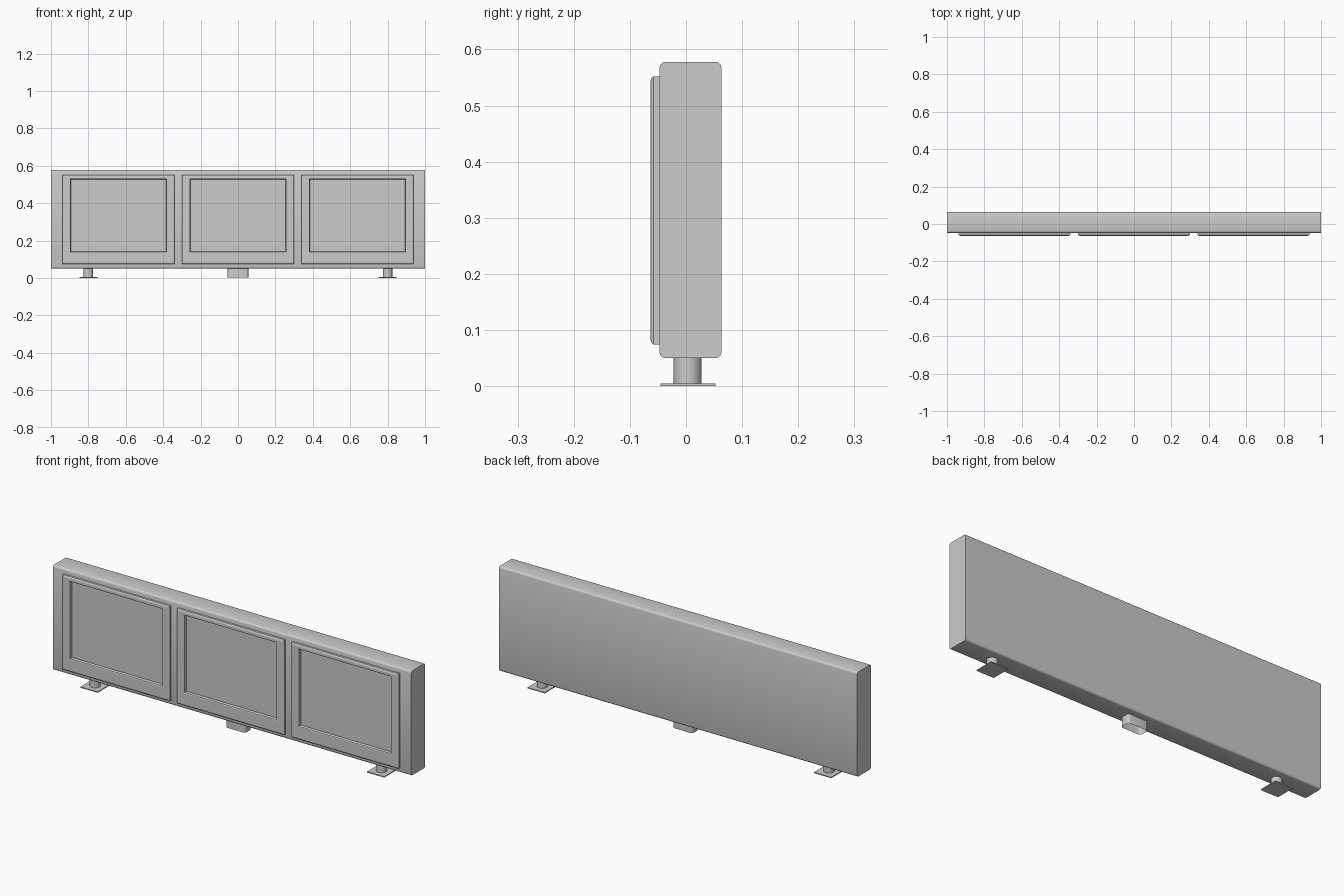
import bpy, bmesh, math

if "Cube" in bpy.data.objects:
    bpy.data.objects.remove(bpy.data.objects["Cube"])


def make_object(name, bm, smooth=True):
    bmesh.ops.recalc_face_normals(bm, faces=bm.faces)
    mesh = bpy.data.meshes.new(name)
    bm.to_mesh(mesh)
    bm.free()
    ob = bpy.data.objects.new(name, mesh)
    bpy.context.collection.objects.link(ob)
    if smooth:
        bpy.ops.object.select_all(action='DESELECT')
        ob.select_set(True)
        bpy.context.view_layer.objects.active = ob
        bpy.ops.object.shade_smooth_by_angle(angle=math.radians(35))
    return ob


def box(x0, x1, y0, y1, z0, z1):
    bm = bmesh.new()
    bmesh.ops.create_cube(bm, size=1)
    for v in bm.verts:
        v.co.x = x1 if v.co.x > 0 else x0
        v.co.y = y1 if v.co.y > 0 else y0
        v.co.z = z1 if v.co.z > 0 else z0
    return bm


def bevel_along(bm, axis, width, segments):
    edges = [e for e in bm.edges
             if abs((e.verts[0].co - e.verts[1].co).normalized()[axis]) > 0.9]
    bmesh.ops.bevel(bm, geom=edges, offset=width, segments=segments,
                    profile=0.5, affect='EDGES')


# Main slab, rounded along its length
bm = box(-1, 1, -0.047, 0.063, 0.05, 0.578)
bevel_along(bm, 0, 0.01, 3)
make_object("main_slab", bm)


# Raised door frame with chamfered rim and sunken centre panel
def door(name, cx):
    outer = (cx - 0.299, cx + 0.299, 0.074, 0.552)
    inner = (cx - 0.257, cx + 0.257, 0.14, 0.53)
    # rectangle, inset, depth
    steps = [(outer, 0, -0.046), (outer, 0, -0.058), (outer, 0.003, -0.0615),
             (outer, 0.008, -0.063), (inner, -0.003, -0.063),
             (inner, 0, -0.061), (inner, 0.002, -0.0475)]
    bm = bmesh.new()
    rings = []
    for (x0, x1, z0, z1), i, y in steps:
        corners = [(x0 + i, z0 + i), (x1 - i, z0 + i),
                   (x1 - i, z1 - i), (x0 + i, z1 - i)]
        rings.append([bm.verts.new((x, y, z)) for x, z in corners])
    for a, b in zip(rings, rings[1:]):
        for k in range(4):
            n = (k + 1) % 4
            bm.faces.new((a[k], a[n], b[n], b[k]))
    bm.faces.new(rings[-1])
    bm.faces.new(rings[0])
    make_object(name, bm, smooth=False)


for label, cx in (("left", -0.639), ("middle", 0), ("right", 0.639)):
    door("door_" + label, cx)

# Outer feet: flat plate and round stem
for label, x in (("left", -0.8), ("right", 0.8)):
    make_object("foot_plate_" + label,
                box(x - 0.048, x + 0.048, -0.045, 0.053, 0, 0.005), False)
    bm = bmesh.new()
    bmesh.ops.create_cone(bm, cap_ends=True, segments=32, radius1=0.025,
                          radius2=0.025, depth=0.05)
    bmesh.ops.translate(bm, verts=bm.verts, vec=(x, 0.003, 0.028))
    make_object("foot_stem_" + label, bm)

# Middle support: rounded sleeve, open underneath
bm = box(-0.055, 0.055, -0.022, 0.028, 0.004, 0.052)
bevel_along(bm, 2, 0.012, 4)
bm.normal_update()
bmesh.ops.delete(bm, geom=[f for f in bm.faces if f.normal.z < -0.9],
                 context='FACES_ONLY')
make_object("middle_support", bm)
